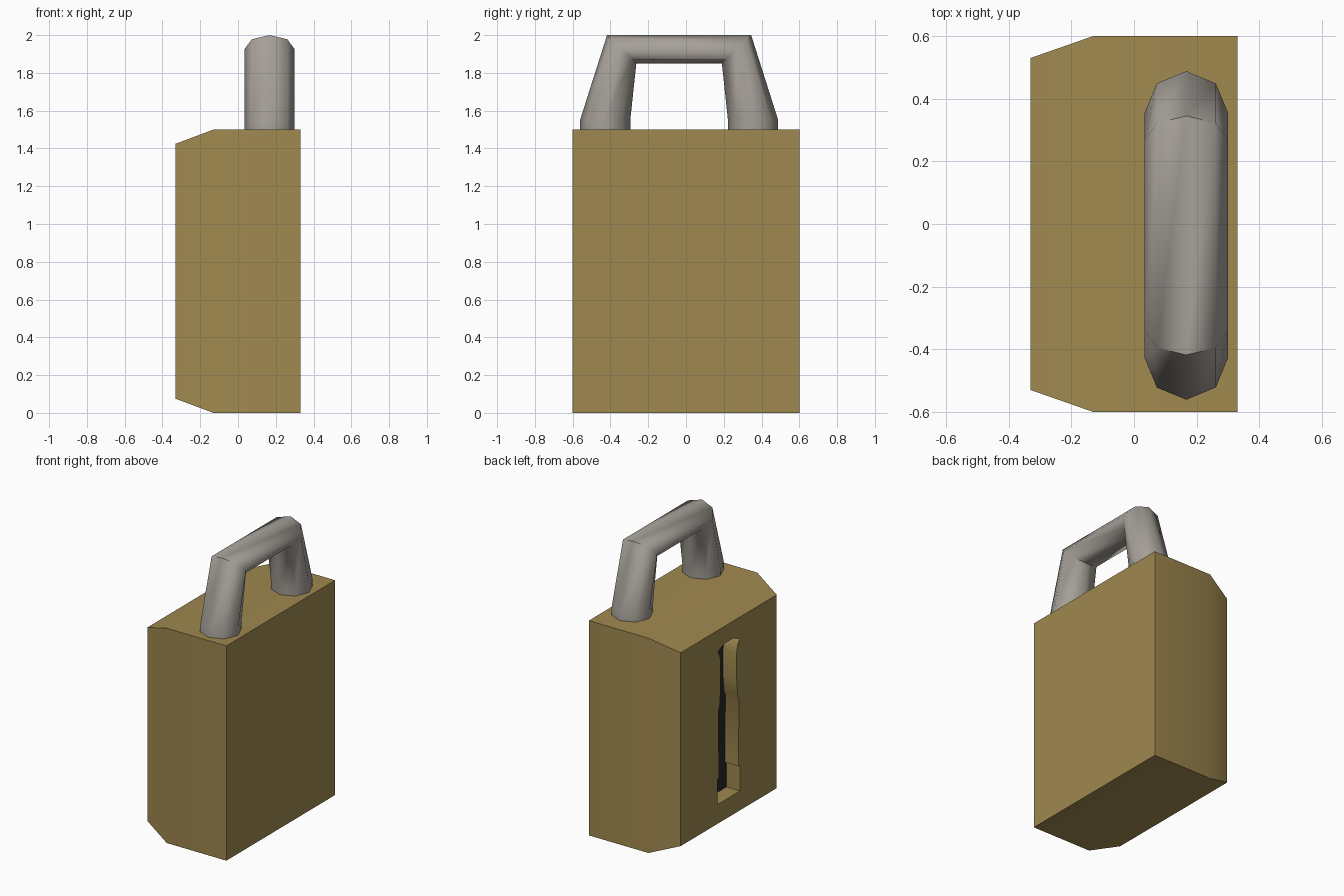
import bpy, bmesh, math

if "Cube" in bpy.data.objects:
    bpy.data.objects.remove(bpy.data.objects["Cube"])


def material(name, rgb):
    m = bpy.data.materials.new(name)
    m.diffuse_color = (*rgb, 1)
    m.use_nodes = True
    m.node_tree.nodes["Principled BSDF"].inputs["Base Color"].default_value = m.diffuse_color
    return m


brass = material("brass", (0.35, 0.25, 0.08))
steel = material("warm steel", (0.38, 0.35, 0.315))
dark = material("keyhole dark", (0.02, 0.02, 0.021))


def loft(name, rings, mats):
    """Closed solid skinned through rings of equal point count."""
    bm = bmesh.new()
    loops = [[bm.verts.new(p) for p in r] for r in rings]
    n = len(loops[0])
    for a, b in zip(loops, loops[1:]):
        for i in range(n):
            bm.faces.new((a[i], a[(i + 1) % n], b[(i + 1) % n], b[i]))
    bm.faces.new(loops[0])
    bm.faces.new(loops[-1])
    bmesh.ops.recalc_face_normals(bm, faces=bm.faces)
    me = bpy.data.meshes.new(name)
    bm.to_mesh(me)
    bm.free()
    for m in mats:
        me.materials.append(m)
    ob = bpy.data.objects.new(name, me)
    bpy.context.collection.objects.link(ob)
    return ob


def activate(ob):
    bpy.ops.object.select_all(action='DESELECT')
    ob.select_set(True)
    bpy.context.view_layer.objects.active = ob


def smooth(ob, degrees):
    activate(ob)
    bpy.ops.object.shade_smooth_by_angle(angle=math.radians(degrees))


# Body: block with a shallow bevel around the keyhole side (-x)
def rect(x, hy, z0, z1):
    return [(x, -hy, z0), (x, hy, z0), (x, hy, z1), (x, -hy, z1)]


body = loft("lock_body", [rect(-0.33, 0.53, 0.075, 1.425),
                          rect(-0.13, 0.60, 0.0, 1.5),
                          rect(0.33, 0.60, 0.0, 1.5)], [brass, dark])

# Keyhole slot: symmetric outline (half width, z), cut into the body
FLOOR = -0.225
half = [(0.125, 0.21), (0.125, 0.385), (0.108, 0.39), (0.113, 0.86), (0.10, 0.885),
        (0.088, 1.0), (0.088, 1.19), (0.098, 1.24), (0.12, 1.275), (0.05, 1.305)]
outline = half + [(-y, z) for y, z in reversed(half)]
cutter = loft("keyhole_cutter", [[(x, y, z) for y, z in outline] for x in (-0.45, FLOOR)],
              [brass])
cutter.hide_render = True
mod = body.modifiers.new("keyhole", 'BOOLEAN')
mod.operation = 'DIFFERENCE'
mod.solver = 'EXACT'
mod.object = cutter
activate(body)
bpy.ops.object.modifier_apply(modifier=mod.name)
bpy.data.objects.remove(cutter)
for p in body.data.polygons:
    # slot floor is dark, everything else brass
    p.material_index = int(abs(p.center.x - FLOOR) < 0.004 and p.normal.x < -0.9)
smooth(body, 30)

# Shackle: eight-sided tube, mitred at the two upper corners
CX, RX, MID = 0.167, 0.133, -0.0365


def tube_ring(outer, inner, flip=False):
    pts = []
    for i in range(8):
        a = math.tau * i / 8
        s = math.sin(a) / 2
        y = (outer[0] + inner[0]) / 2 + s * (outer[0] - inner[0])
        z = (outer[1] + inner[1]) / 2 + s * (outer[1] - inner[1])
        pts.append((CX + RX * math.cos(a), 2 * MID - y if flip else y, z))
    return pts


leg = [((0.488, 1.47), (0.222, 1.47)),
       ((0.488, 1.55), (0.222, 1.55)),
       ((0.345, 2.00), (0.190, 1.85))]
shackle = loft("shackle", [tube_ring(*r) for r in leg]
               + [tube_ring(*r, flip=True) for r in reversed(leg)], [steel])
smooth(shackle, 60)
